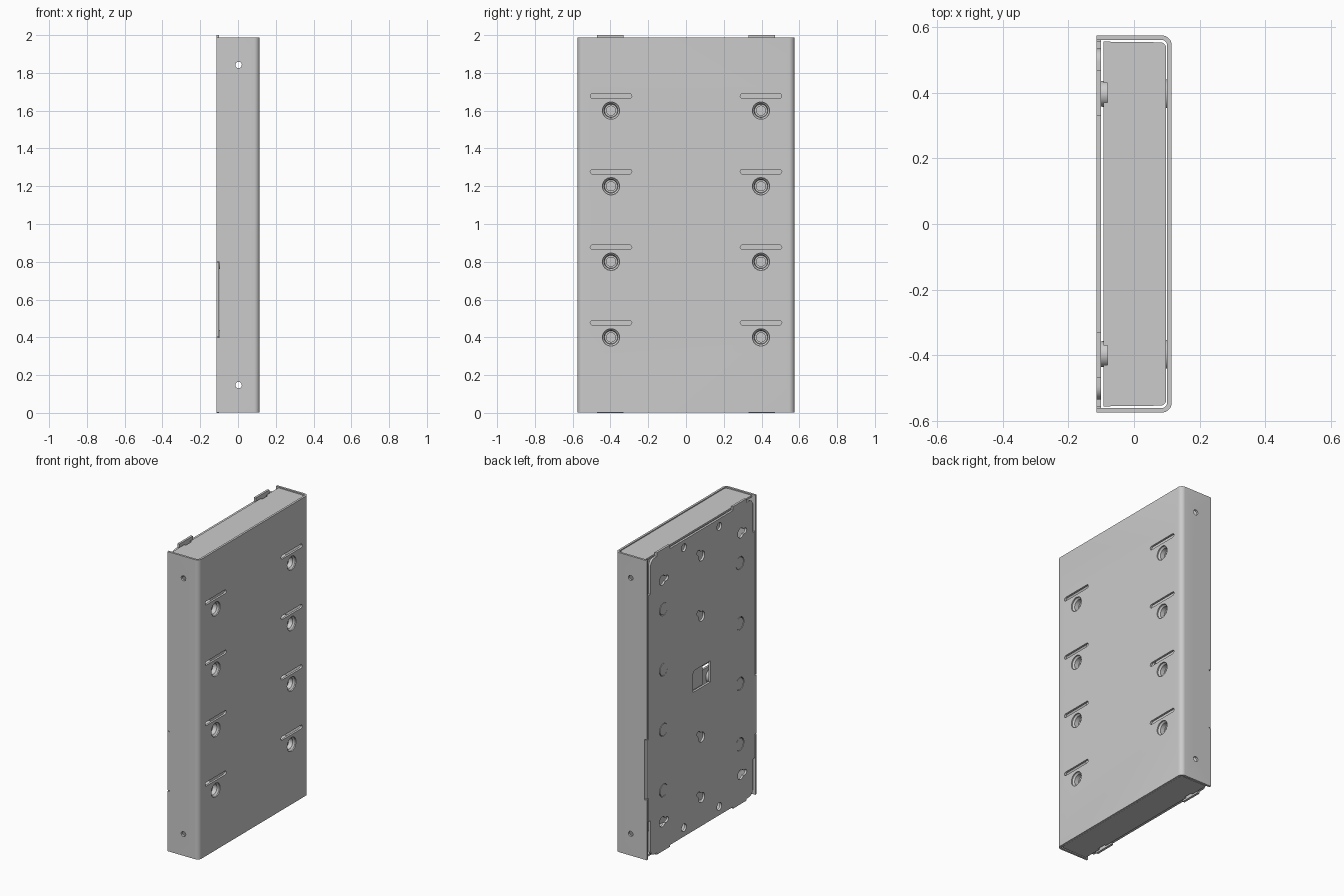
import bpy, bmesh
from math import sin, cos, radians, asin, degrees, pi

if "Cube" in bpy.data.objects:
    bpy.data.objects.remove(bpy.data.objects["Cube"])


def arc(cx, cy, r, a0, a1, n=8):
    return [(cx + r * cos(radians(a0 + (a1 - a0) * i / n)),
             cy + r * sin(radians(a0 + (a1 - a0) * i / n))) for i in range(n + 1)]


def circle(cx, cy, r, n=32):
    return arc(cx, cy, r, 0, 360, n)[:-1]


def rect(x0, x1, y0, y1):
    return [(x0, y0), (x1, y0), (x1, y1), (x0, y1)]


def slot(cx, cy, half, r):
    return arc(cx + half - r, cy, r, -90, 90) + arc(cx - half + r, cy, r, 90, 270)


def keyhole(cx, cy, ang, big=0.032, small=0.017, d=0.045):
    a = degrees(asin(small / big))
    pts = arc(0, 0, big, a, 360 - a, 24) + arc(d, 0, small, -90, 90)
    c, s = cos(radians(ang)), sin(radians(ang))
    return [(cx + x * c - y * s, cy + x * s + y * c) for x, y in pts]


def finish(name, bm):
    bmesh.ops.recalc_face_normals(bm, faces=bm.faces[:])
    me = bpy.data.meshes.new(name)
    bm.to_mesh(me)
    bm.free()
    ob = bpy.data.objects.new(name, me)
    bpy.context.collection.objects.link(ob)
    return ob


def prisms(name, parts):
    """Each part is (outline, axis, low, high); all go into one mesh."""
    bm = bmesh.new()
    place = {'x': lambda p, a: (a, p[0], p[1]),
             'y': lambda p, a: (p[0], a, p[1]),
             'z': lambda p, a: (p[0], p[1], a)}
    for pts, axis, lo, hi in parts:
        face = bm.faces.new([bm.verts.new(place[axis](p, lo)) for p in pts])
        new = bmesh.ops.extrude_face_region(bm, geom=[face])['geom']
        for v in new:
            if isinstance(v, bmesh.types.BMVert):
                v.co = place[axis]({'x': (v.co.y, v.co.z), 'y': (v.co.x, v.co.z),
                                    'z': (v.co.x, v.co.y)}[axis], hi)
    return finish(name, bm)


def smooth(ob):
    bpy.ops.object.select_all(action='DESELECT')
    ob.select_set(True)
    bpy.context.view_layer.objects.active = ob
    bpy.ops.object.shade_smooth_by_angle(angle=radians(30))


def cut(ob, parts):
    cutter = prisms("cutter", parts)
    cutter.hide_render = True
    mod = ob.modifiers.new("cut", 'BOOLEAN')
    mod.operation = 'DIFFERENCE'
    mod.solver = 'EXACT'
    mod.object = cutter
    bpy.context.view_layer.objects.active = ob
    bpy.ops.object.modifier_apply(modifier=mod.name)
    bpy.data.objects.remove(cutter)


def lathe_x(name, profile, y, z, n=32):
    """Closed profile of (x, radius) turned about an x-parallel axis."""
    bm = bmesh.new()
    rings = []
    for x, r in profile:
        if r == 0:
            rings.append([bm.verts.new((x, y, z))] * n)
        else:
            rings.append([bm.verts.new((x, y + r * cos(2 * pi * i / n),
                                        z + r * sin(2 * pi * i / n))) for i in range(n)])
    for a, b in zip(rings, rings[1:]):
        for i in range(n):
            j = (i + 1) % n
            bm.faces.new(list(dict.fromkeys([a[i], a[j], b[j], b[i]])))
    return finish(name, bm)


ROWS = [0.4, 0.8, 1.2, 1.6]
SIDES = (-1, 1)

# U-shaped front cover with rounded long edges
profile = ([(-.115, -.575)] + arc(.085, -.545, .03, -90, 0) + arc(.085, .545, .03, 0, 90)
           + [(-.115, .575), (-.115, .561)] + arc(.085, .545, .016, 90, 0)
           + arc(.085, -.545, .016, 0, -90) + [(-.115, -.561)])
cover = prisms("front_cover", [(profile, 'z', 0.003, 1.987)])
cuts = []
for s in SIDES:
    for z in ROWS:
        cuts.append((circle(s * .397, z, .046), 'x', .08, .14))
        cuts.append((slot(s * .397, z + .077, .11, .0125), 'x', .08, .14))
    # side screw holes and edge recesses
    lo, hi = sorted((s * .55, s * .6))
    for z in (.147, 1.842):
        cuts.append((circle(0.003, z, .017, 24), 'y', lo, hi))
    cuts.append((rect(-.13, -.099, .4, .8), 'y', lo, hi))
cut(cover, cuts)
smooth(cover)

# Back plate outline: right half, mirrored for the left
half = ([(.33, .012), (.33, 0), (.47, 0), (.47, .012)] + arc(.495, .052, .04, -90, 0)
        + [(.535, .25), (.557, .25), (.557, .405), (.572, .405), (.572, .795),
           (.557, .795), (.557, 1.75), (.535, 1.75)] + arc(.495, 1.935, .04, 0, 90)
        + [(.47, 1.975), (.47, 2), (.33, 2), (.33, 1.975)])
plate = prisms("back_plate", [(half + [(-y, z) for y, z in reversed(half)], 'x', -.115, -.1)])
span = (-.14, -.08)
cuts = [(circle(s * .4, z, .042), 'x', *span) for s in SIDES for z in ROWS]
cuts += [(keyhole(s * .41, z, 180), 'x', *span) for s in SIDES for z in (.195, 1.795)]
cuts += [(keyhole(0, z, 45), 'x', *span) for z in (.2, .6, 1.4, 1.8)]
cuts += [(circle(s * .185, z, .025), 'x', *span) for s in SIDES for z in (.07, 1.925)]
cuts.append((rect(-.093, .093, .93, .98) [:2] + [(-.093 + .186, 1.04)]
             + arc(.063, 1.04, .03, 0, 90) [1:] + [(-.093, 1.07)], 'x', *span))
cut(plate, cuts)
smooth(plate)

# Latch tab recessed behind the square window
prisms("latch_tab", [(rect(-.05, .1, .92, 1.08), 'x', -.085, -.075)])

# Top and bottom end caps with small rear notches
outline = [(-.093, -.556)] + arc(.08, -.536, .018, -90, 0) + arc(.08, .536, .018, 0, 90) + [(-.093, .556)]
for name, lo, hi in (("bottom_cap", .005, .017), ("top_cap", 1.971, 1.983)):
    cap = prisms(name, [(outline, 'z', lo, hi)])
    cut(cap, [(rect(-.12, -.081, s * .4 - .03, s * .4 + .03), 'z', lo - .02, hi + .02)
              for s in SIDES])
    smooth(cap)

# Stepped sockets behind the front holes, flush with the back plate
socket = [(-.115, 0), (-.115, .039), (.1, .044), (.108, .0455), (.098, .036),
          (.07, .034), (.07, .024), (.03, .024), (.03, 0)]
for s in SIDES:
    for i, z in enumerate(ROWS):
        smooth(lathe_x(f"socket_{'right' if s > 0 else 'left'}_{i + 1}", socket, s * .397, z))
